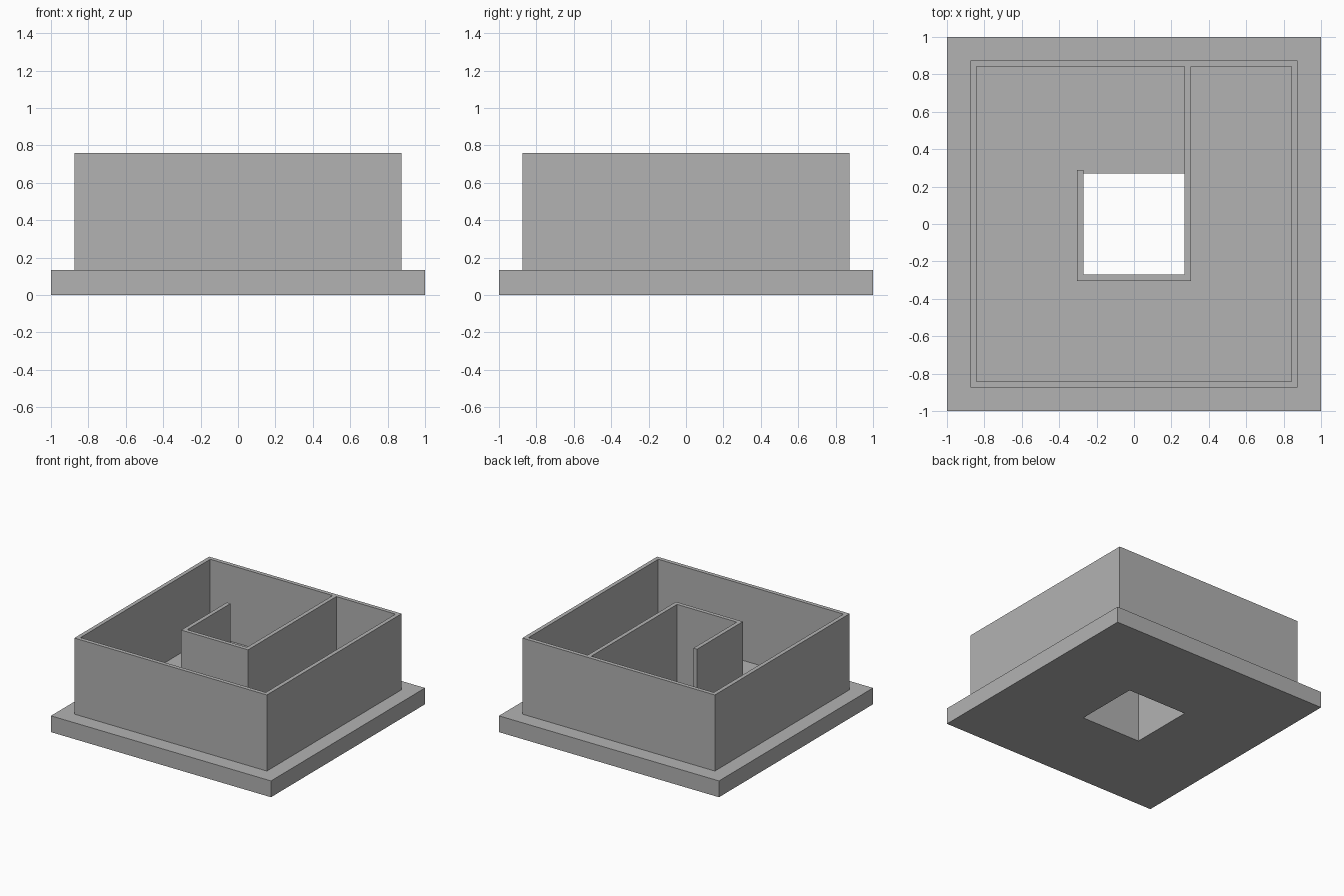
import bpy
import bmesh

cube = bpy.data.objects.get("Cube")
if cube:
    bpy.data.objects.remove(cube, do_unlink=True)

BASE_TOP, WALL_TOP = 0.134, 0.759
WALL = 0.033            # wall thickness
OUTER = 0.875           # outer wall half width
HOLE = 0.271            # shaft half width

grey = bpy.data.materials.new("plain grey")
grey.use_nodes = True
colour = (0.448, 0.448, 0.448, 1)
grey.diffuse_color = colour
grey.node_tree.nodes["Principled BSDF"].inputs["Base Color"].default_value = colour


def finish(name, bm):
    bmesh.ops.recalc_face_normals(bm, faces=bm.faces[:])
    mesh = bpy.data.meshes.new(name)
    bm.to_mesh(mesh)
    bm.free()
    mesh.materials.append(grey)
    obj = bpy.data.objects.new(name, mesh)
    bpy.context.collection.objects.link(obj)
    return obj


def raise_faces(bm, height):
    """Extrude the flat plan upwards into a closed solid."""
    new = bmesh.ops.extrude_face_region(bm, geom=bm.faces[:], use_keep_orig=True)
    verts = [g for g in new["geom"] if isinstance(g, bmesh.types.BMVert)]
    bmesh.ops.translate(bm, verts=verts, vec=(0, 0, height))


def square_frame(name, outer, inner, z0, z1):
    """A square slab or wall with a square opening."""
    bm = bmesh.new()
    corners = [(-1, -1), (1, -1), (1, 1), (-1, 1)]
    rings = [[bm.verts.new((x * r, y * r, z0)) for x, y in corners]
             for r in (outer, inner)]
    for i in range(4):
        j = (i + 1) % 4
        bm.faces.new((rings[0][i], rings[0][j], rings[1][j], rings[1][i]))
    raise_faces(bm, z1 - z0)
    return finish(name, bm)


def plan_solid(name, outline, z0, z1):
    """A solid with the given floor plan."""
    bm = bmesh.new()
    bm.faces.new([bm.verts.new((x, y, z0)) for x, y in outline])
    raise_faces(bm, z1 - z0)
    return finish(name, bm)


# Plinth with the square shaft through it
square_frame("base_plate", 1.0, HOLE, 0, BASE_TOP)

# Enclosing wall
square_frame("outer_wall", OUTER, OUTER - WALL, BASE_TOP, WALL_TOP)

# Hooked partition around the shaft, joined to the back wall
edge = HOLE + WALL
back = OUTER - WALL
plan_solid("inner_partition", [
    (-edge, 0.29), (-edge, -edge), (edge, -edge), (edge, back),
    (HOLE, back), (HOLE, -HOLE), (-HOLE, -HOLE), (-HOLE, 0.29),
], BASE_TOP, WALL_TOP)
